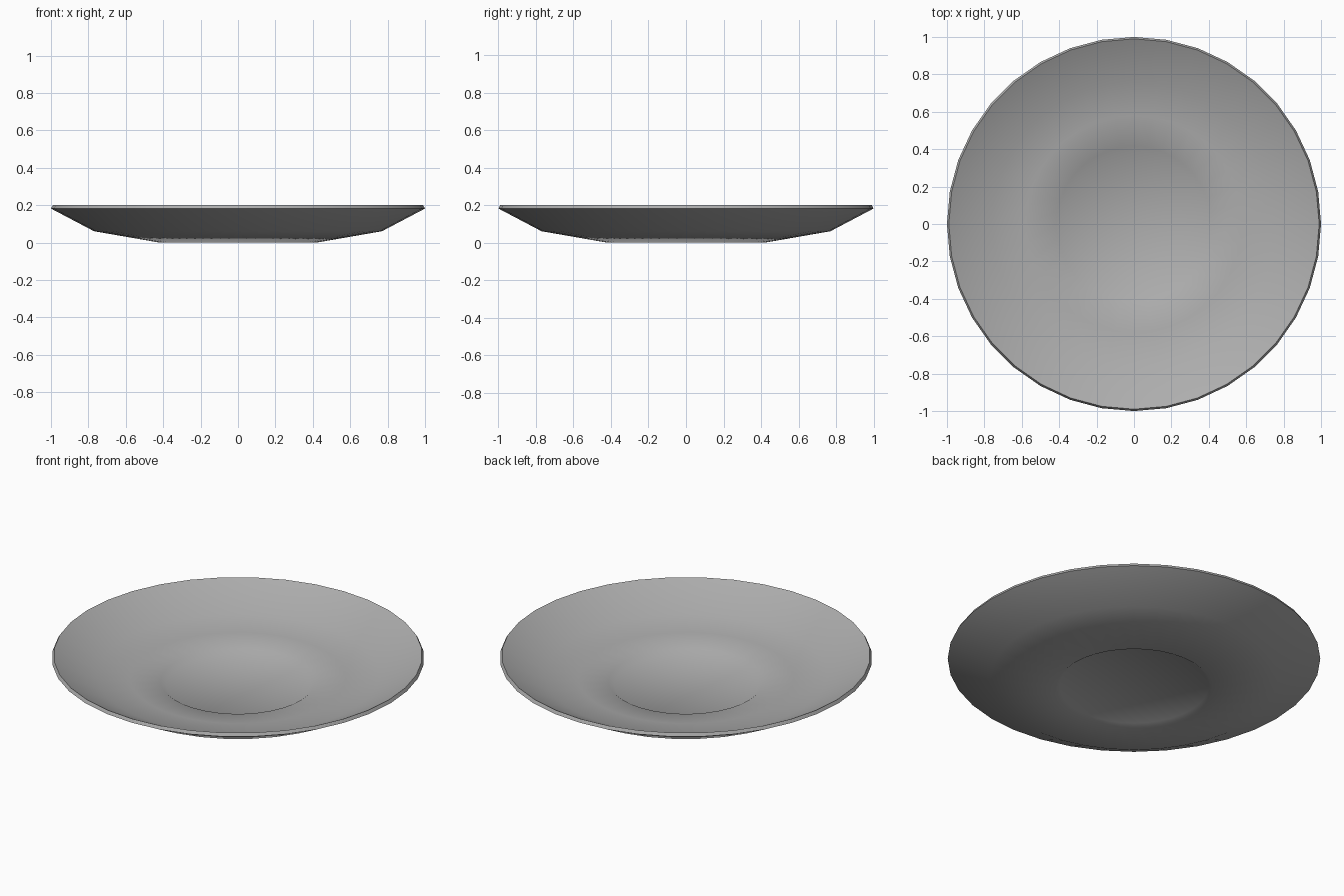
import bpy, bmesh, math

if "Cube" in bpy.data.objects:
    bpy.data.objects.remove(bpy.data.objects["Cube"])

SEGMENTS = 36

# Half cross-section (radius, height), from the top centre round to the bottom centre
PROFILE = [
    (0.0, 0.025), (0.385, 0.025),                    # floor of the well
    (0.415, 0.045), (0.58, 0.064), (0.76, 0.085),    # step and shoulder
    (0.99, 0.20), (1.0, 0.182),                      # inner rim and rim edge
    (0.77, 0.061), (0.42, 0.0),                      # underside and foot
    (0.40, 0.013), (0.0, 0.014),                     # recess under the foot
]


def lathe(name, profile, segments):
    bm = bmesh.new()
    verts = [bm.verts.new((r, 0, z)) for r, z in profile]
    edges = [bm.edges.new(pair) for pair in zip(verts, verts[1:])]
    bmesh.ops.spin(bm, geom=verts + edges, cent=(0, 0, 0), axis=(0, 0, 1),
                   angle=math.tau, steps=segments, use_merge=False)
    bmesh.ops.remove_doubles(bm, verts=bm.verts[:], dist=0.0005)
    bmesh.ops.recalc_face_normals(bm, faces=bm.faces[:])
    mesh = bpy.data.meshes.new(name)
    bm.to_mesh(mesh)
    bm.free()
    obj = bpy.data.objects.new(name, mesh)
    bpy.context.collection.objects.link(obj)
    return obj


# Plate
plate = lathe("plate", PROFILE, SEGMENTS)
bpy.context.view_layer.objects.active = plate
plate.select_set(True)
bpy.ops.object.shade_smooth_by_angle(angle=math.radians(75))

# Dark grey finish
finish = bpy.data.materials.new("grey_glaze")
finish.diffuse_color = (0.42, 0.42, 0.42, 1)
finish.use_nodes = True
finish.node_tree.nodes["Principled BSDF"].inputs["Base Color"].default_value = finish.diffuse_color
plate.data.materials.append(finish)
